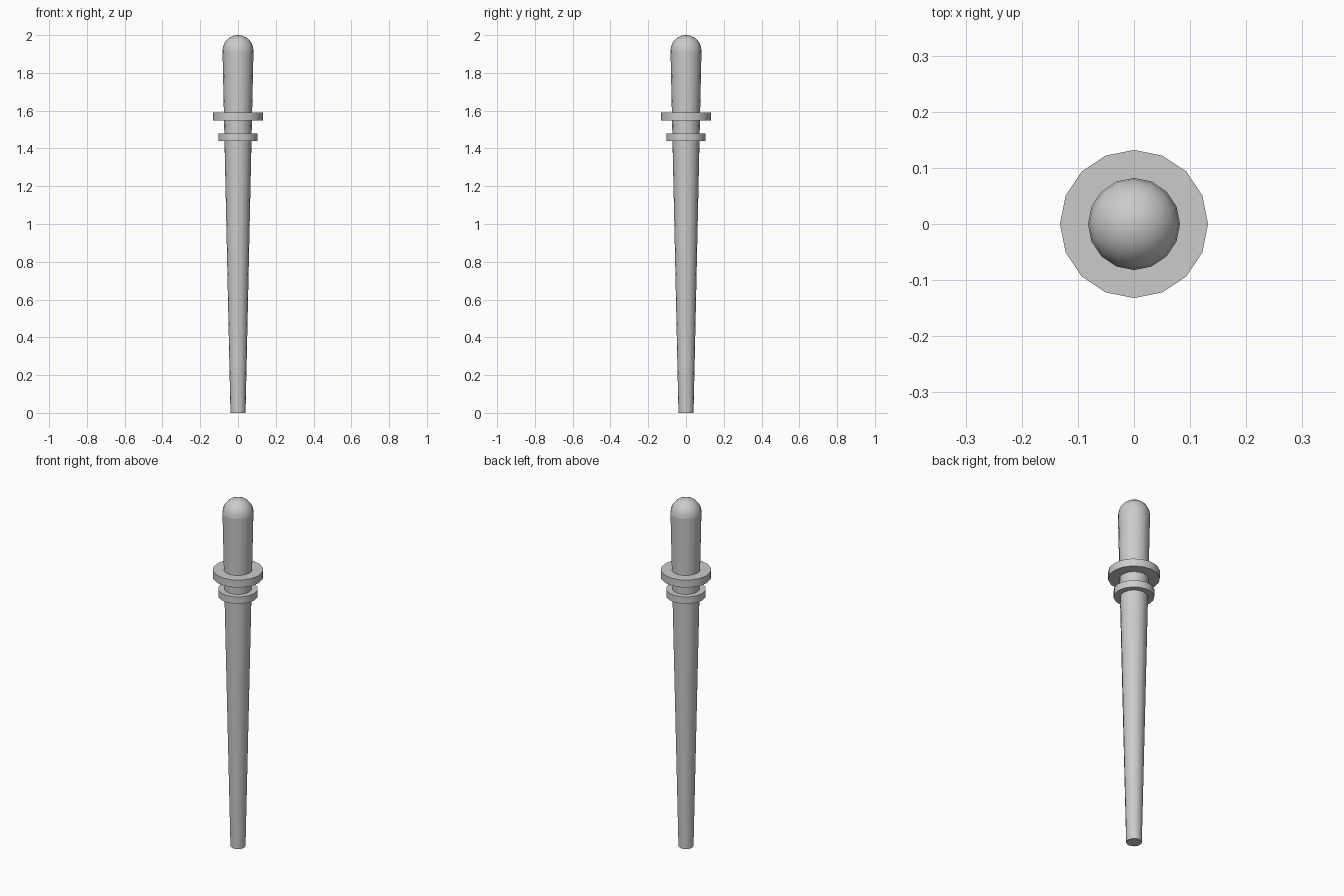
import bpy
import math

SIDES = 16
TOP_R, TIP_R = 0.082, 0.04
DOME_Z = 1.918

cube = bpy.data.objects.get("Cube")
if cube:
    bpy.data.objects.remove(cube, do_unlink=True)

steel = bpy.data.materials.new("light_grey_metal")
steel.use_nodes = True
GREY = (0.6, 0.6, 0.6, 1)
steel.diffuse_color = GREY
steel.node_tree.nodes["Principled BSDF"].inputs["Base Color"].default_value = GREY


def finish(name):
    obj = bpy.context.object
    obj.name = name
    obj.data.materials.append(steel)
    bpy.ops.object.shade_smooth_by_angle(angle=math.radians(35))
    return obj


def tapered_cylinder(name, r_low, r_high, z_low, z_high):
    bpy.ops.mesh.primitive_cone_add(
        vertices=SIDES, radius1=r_low, radius2=r_high,
        depth=z_high - z_low, location=(0, 0, (z_low + z_high) / 2))
    return finish(name)


# Long shaft, narrowing towards the foot
tapered_cylinder("tapered_shaft", TIP_R, TOP_R, 0, DOME_Z)

# Two collars around the shaft
tapered_cylinder("lower_collar", 0.104, 0.104, 1.44, 1.48)
tapered_cylinder("upper_collar", 0.132, 0.132, 1.547, 1.59)

# Rounded head: a sphere whose lower half is flattened onto the shaft top
bpy.ops.mesh.primitive_uv_sphere_add(
    segments=SIDES, ring_count=12, radius=TOP_R, location=(0, 0, DOME_Z))
dome = finish("rounded_head")
import bmesh
bm = bmesh.new()
bm.from_mesh(dome.data)
lower = [v for v in bm.verts if v.co.z < -0.001]
bmesh.ops.delete(bm, geom=lower, context='VERTS')
bm.to_mesh(dome.data)
bm.free()
